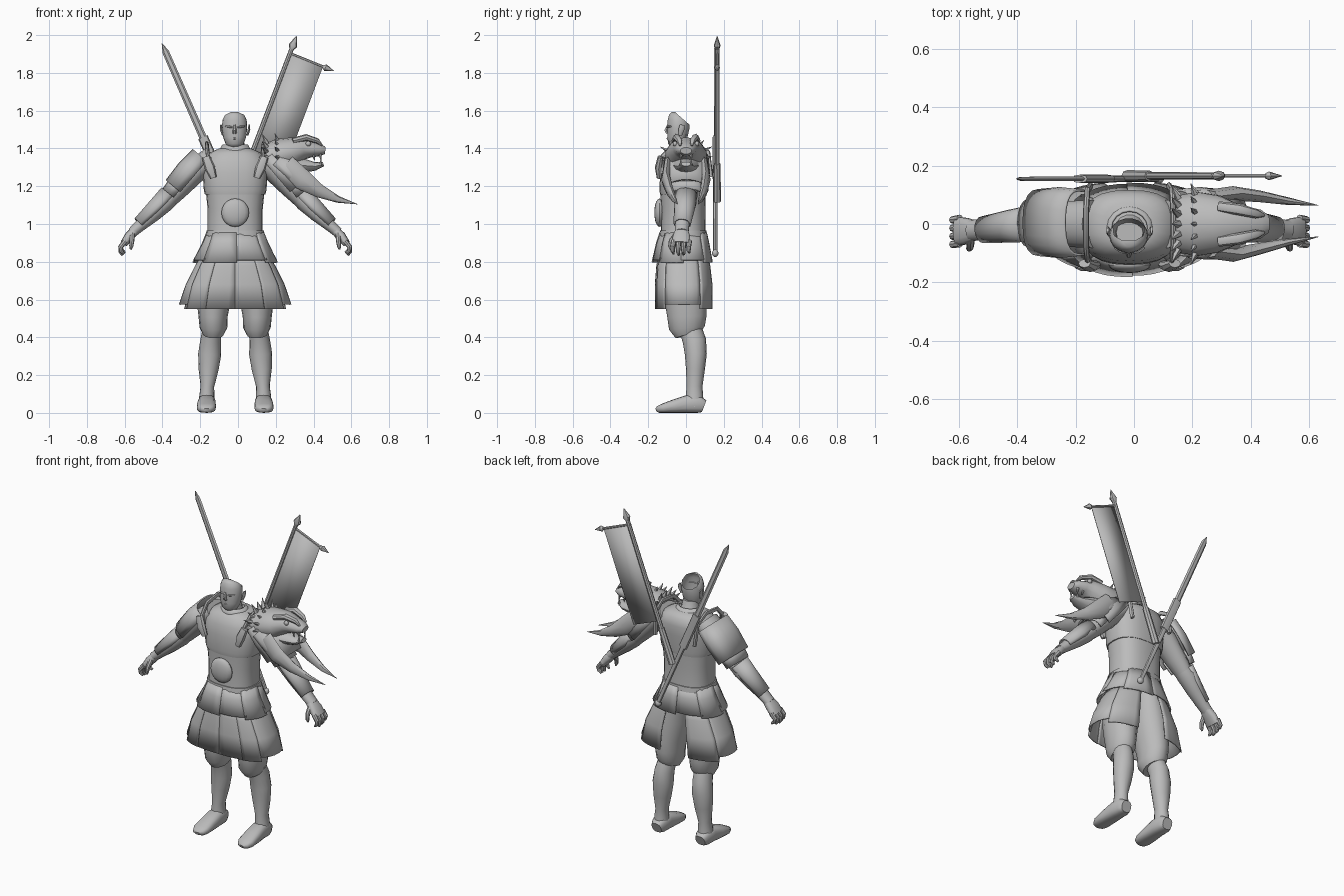
import bpy, bmesh, math
from mathutils import Vector, Matrix

CX = -0.015  # symmetry plane of the body
grey = bpy.data.materials.new("plain_grey")
grey.diffuse_color = (0.5, 0.5, 0.5, 1)


def finish(name, bm, angle=40, thick=0):
    bmesh.ops.recalc_face_normals(bm, faces=bm.faces)
    me = bpy.data.meshes.new(name)
    bm.to_mesh(me)
    bm.free()
    me.materials.append(grey)
    me.shade_smooth()
    me.set_sharp_from_angle(angle=math.radians(angle))
    ob = bpy.data.objects.new(name, me)
    bpy.context.collection.objects.link(ob)
    if thick:
        mod = ob.modifiers.new("thickness", 'SOLIDIFY')
        mod.thickness = thick
    return ob


def sweep(name, rows, n=14, arc=None, ref=(0, 1, 0), axis=None, p=1.0, thick=0.008,
          caps=True, angle=40):
    """Skin rows of (x, y, z, radius_u, radius_v); arc in degrees makes an open plate."""
    bm = bmesh.new()
    pts = [Vector(r[:3]) for r in rows]
    rings = []
    for i, r in enumerate(rows):
        t = Vector(axis) if axis else pts[min(i + 1, len(pts) - 1)] - pts[max(i - 1, 0)]
        t.normalize()
        v = Vector(ref) - t * t.dot(Vector(ref))
        v.normalize()
        u = v.cross(t)
        a0, a1 = arc or (0, 360)
        ring = []
        for k in range(n + 1 if arc else n):
            a = math.radians(a0 + (a1 - a0) * k / n)
            c, s = math.cos(a), math.sin(a)
            c, s = (math.copysign(abs(q) ** p, q) for q in (c, s))
            ring.append(bm.verts.new(pts[i] + u * r[3] * c + v * r[4] * s))
        rings.append(ring)
    for A, B in zip(rings, rings[1:]):
        m = len(A)
        for k in range(m - 1 if arc else m):
            bm.faces.new((A[k], A[(k + 1) % m], B[(k + 1) % m], B[k]))
    if caps and not arc:
        bm.faces.new(rings[0][::-1])
        bm.faces.new(rings[-1])
    return finish(name, bm, angle, thick if arc or not caps else 0)


def upright(name, rows, **kw):
    """Vertical shell from rows of (z, radius_x, radius_y, centre_y)."""
    return sweep(name, [(CX, r[3], r[0], r[1], r[2]) for r in rows], axis=(0, 0, 1), **kw)


def mirror(ob, name):
    bm = bmesh.new()
    bm.from_mesh(ob.data)
    bmesh.ops.transform(bm, verts=bm.verts,
                        matrix=Matrix.Translation((2 * CX, 0, 0)) @ Matrix.Scale(-1, 4, (1, 0, 0)))
    return finish(name, bm, thick=ob.modifiers[0].thickness if ob.modifiers else 0)


def pair(name, rows, **kw):
    mirror(sweep("right_" + name, rows, **kw), "left_" + name)


def ball(name, loc, size):
    bm = bmesh.new()
    bmesh.ops.create_uvsphere(bm, u_segments=16, v_segments=10, radius=1)
    bmesh.ops.transform(bm, verts=bm.verts,
                        matrix=Matrix.Translation(loc) @ Matrix.Diagonal((*size, 1)))
    return finish(name, bm)


# Head: a face shell cut off on a slant behind the ears
head = sweep("head", [(-.018, -.045, 1.405, .034, .034), (-.018, -.05, 1.425, .048, .046),
                      (-.018, -.045, 1.46, .061, .054), (-.018, -.04, 1.51, .067, .06),
                      (-.018, -.04, 1.55, .064, .058), (-.018, -.048, 1.578, .05, .042),
                      (-.018, -.058, 1.592, .02, .02)], n=18, axis=(0, 0, 1), angle=70)
bm = bmesh.new()
bm.from_mesh(head.data)
bmesh.ops.bisect_plane(bm, geom=bm.verts[:] + bm.edges[:] + bm.faces[:], plane_co=(0, -.055, 1.59),
                       plane_no=(0, .66, .75), clear_outer=True)
bm.to_mesh(head.data)
bm.free()
sweep("nose", [(-.018, -.095, 1.525, .006, .006), (-.018, -.105, 1.495, .01, .012),
               (-.018, -.097, 1.48, .012, .008)], n=6)
sweep("mouth", [(-.042, -.088, 1.452, .003, .004), (-.018, -.098, 1.453, .006, .005),
                (.006, -.088, 1.452, .003, .004)], n=6)
pair("brow", [(-.065, -.08, 1.517, .004, .006), (-.045, -.094, 1.515, .006, .006),
              (-.028, -.098, 1.511, .004, .005)], n=6)
pair("ear", [(-.08, -.03, 1.47, .005, .009), (-.088, -.025, 1.50, .007, .016),
             (-.09, -.02, 1.525, .004, .012)], n=8)
upright("neck", [(1.36, .07, .07, -.01), (1.40, .052, .052, -.02), (1.45, .046, .046, -.03)])
upright("collar", [(1.37, .095, .085, -.01), (1.42, .068, .064, -.015)], caps=False, n=16)

# Body armour
upright("chest_plate", [(1.155, .160, .122, -.015), (1.18, .166, .126, -.015), (1.27, .172, .125, -.012),
                        (1.33, .168, .122, -.005), (1.375, .14, .105, 0), (1.40, .085, .075, 0)],
        n=24, p=.8)
upright("belly_wrap", [(.92, .150, .122, -.015), (.96, .146, .118, -.015), (1.08, .146, .117, -.015),
                       (1.17, .155, .120, -.015)], n=24, p=.8)
upright("belt", [(.935, .156, .127, -.015), (.965, .152, .123, -.015)], n=24, p=.8)
ball("belly_disc", (CX, -.14, 1.06), (.073, .028, .075))

# Hip plates: overlapping flared panels
for i in range(8):
    a = i * 45 + 22.5
    e = .004 * (i % 2)
    upright("hip_plate_%d" % (i + 1), [(.955, .150 + e, .122 + e, -.015), (.90, .172 + e, .137 + e, -.018),
            (.81 - e * 3, .222 + e, .158 + e, -.02)], arc=(a - 24, a + 24), n=5, p=.85)

# Wide split skirt, one shell per leg, with pleated panels
for side, arcs in (("left", [(-90, -62), (-64, -35), (-37, 32), (30, 76)]),
                   ("right", [(270, 242), (244, 215), (217, 148), (150, 104)])):
    for i, arc in enumerate(arcs):
        e = .005 * (i % 2)
        upright("%s_skirt_panel_%d" % (side, i + 1),
                [(.86, .165 + e, .125 + e, -.015), (.78, .212 + e, .142 + e, -.015),
                 (.68, .262 + e, .152 + e, -.013), (.575 - .025 * (i != 2), .298 + e, .152 + e, -.012)],
                arc=arc, n=7, p=.8)

# Legs
pair("thigh", [(-.095, -.01, .88, .08, .10), (-.12, -.01, .70, .098, .115), (-.13, 0, .58, .088, .11),
               (-.132, .005, .51, .077, .104), (-.13, .005, .45, .073, .095),
               (-.132, .015, .415, .055, .072)], n=16)
pair("shin", [(-.138, .025, .44, .05, .06), (-.145, .045, .38, .055, .062), (-.15, .052, .31, .061, .058),
              (-.156, .05, .23, .053, .05), (-.162, .045, .14, .036, .042), (-.165, .045, .09, .04, .046),
              (-.165, .045, .03, .045, .048)], n=16)
pair("foot", [(-.165, .096, .035, .032, .033), (-.165, .07, .045, .045, .045), (-.165, .01, .048, .047, .048),
              (-.167, -.06, .036, .051, .036), (-.168, -.12, .025, .05, .025),
              (-.167, -.148, .018, .036, .018), (-.166, -.157, .014, .018, .01)],
     ref=(0, 0, 1), p=.75, n=16)

# Arms and hands
pair("upper_arm", [(-.14, 0, 1.35, .06, .085), (-.22, 0, 1.285, .062, .08), (-.30, 0, 1.20, .055, .068),
                   (-.36, 0, 1.135, .046, .055)])
pair("forearm", [(-.335, 0, 1.16, .045, .055), (-.385, 0, 1.115, .05, .056), (-.45, -.01, 1.055, .044, .048),
                 (-.52, -.02, .99, .031, .038), (-.56, -.022, .955, .027, .036)])
pair("bracer", [(-.365, 0, 1.155, .055, .062), (-.43, -.008, 1.085, .052, .056),
                (-.52, -.02, 1.0, .04, .046)], arc=(-110, 110), n=10)
pair("palm", [(-.545, -.022, .965, .024, .034), (-.575, -.024, .935, .026, .046),
              (-.605, -.026, .895, .02, .05)], p=.8)
for i in range(4):
    y = -.066 + .028 * i
    d = (.008, 0, .004, .014)[i]
    pair("finger_%d" % (i + 1), [(-.597, y, .91, .014, .014), (-.622, y - .004, .878, .013, .013),
                                 (-.622 + d / 2, y - .004, .853 + d / 2, .011, .011),
                                 (-.612 + d, y, .834 + d, .006, .006)], n=8)
pair("thumb", [(-.56, -.05, .945, .015, .016), (-.562, -.078, .91, .013, .014),
               (-.565, -.084, .882, .011, .011), (-.568, -.08, .865, .005, .005)], n=8)

# Shoulder guards
pair("shoulder_guard", [(-.185, .005, 1.35, .072, .115), (-.25, .005, 1.275, .08, .122),
                        (-.325, .005, 1.185, .075, .115)], arc=(-105, 105), n=12, p=.8)
pair("shoulder_guard_lower", [(-.30, .003, 1.215, .066, .095), (-.352, .003, 1.15, .06, .085)],
     arc=(-100, 100), n=10, p=.8)
for s in (-1, 1):  # shoulder straps with their clasps
    x = CX + s * .135
    sweep("strap_%d" % s, [(x, -.135, 1.27, .014, .01), (x + s * .01, -.12, 1.36, .014, .01),
          (x + s * .015, -.07, 1.41, .014, .01), (x + s * .015, .04, 1.425, .014, .01),
          (x + s * .01, .115, 1.38, .014, .01), (x, .13, 1.25, .014, .01)], n=8, ref=(1, 0, 0))
    sweep("clasp_%d" % s, [(x + s * .02, -.135, 1.355, .022, .015), (x, -.145, 1.30, .028, .02),
          (x - s * .02, -.14, 1.245, .018, .015)], n=8)

# Beast-head guard on the left shoulder
sweep("beast_upper_head", [(.15, 0, 1.355, .07, .10), (.22, 0, 1.365, .088, .112), (.29, 0, 1.38, .08, .10),
      (.345, 0, 1.40, .06, .075), (.39, 0, 1.395, .042, .06), (.435, 0, 1.392, .034, .05),
      (.462, 0, 1.388, .018, .03)], n=14, angle=35)
sweep("beast_lower_jaw", [(.27, 0, 1.30, .065, .09), (.34, 0, 1.31, .04, .065), (.41, 0, 1.305, .022, .045),
      (.452, 0, 1.318, .012, .025)], n=12)
sweep("beast_cheek", [(.20, 0, 1.33, .085, .12), (.28, 0, 1.26, .088, .122), (.345, 0, 1.19, .07, .105)],
      n=14, arc=(75, 285))
for s in (-1, 1):
    sweep("beast_brow_%d" % s, [(.29, s * .06, 1.44, .016, .018), (.36, s * .05, 1.458, .018, .02),
          (.42, s * .035, 1.44, .014, .016), (.445, s * .03, 1.415, .005, .006)], n=8)
    ball("beast_eye_%d" % s, (.372, s * .058, 1.425), (.014, .012, .014))
    sweep("beast_horn_%d" % s, [(.25, s * .095, 1.31, .06, .022), (.34, s * .105, 1.235, .055, .025),
          (.43, s * .09 + .005, 1.175, .036, .02), (.53, s * .07 + .008, 1.13, .018, .013),
          (.632, s * .054 + .01, 1.105, .001, .001)], n=8)
    for j, (x, z, dz) in enumerate([(.435, 1.37, -.04), (.40, 1.365, -.03), (.435, 1.31, .035)]):
        sweep("beast_tooth_%d_%d" % (s, j), [(x, s * .028, z, .009, .009),
              (x + .005, s * .028, z + dz, .001, .001)], n=6)
# Mane: two fans of spikes around the back of the beast head
for row, (x, r, h, num) in enumerate([(.15, .085, .05, 9), (.215, .085, .055, 9)]):
    for i in range(num):
        a = math.radians(-85 + 170 * i / (num - 1))
        y, z = math.sin(a), math.cos(a)
        q = r + h + .012 * (i % 2)
        sweep("mane_spike_%d_%d" % (row, i), [(x, y * r * 1.12, 1.345 + z * r, .014, .016),
              (x - .02, y * q, 1.345 + z * q * .95, .001, .001)], n=5, ref=(1, 0, 0))


# Gear on the back
def on_sword(z, y=.155):
    return (-.40 + (1.95 - z) * .437, y, z)


def on_pole(z, y=.165):
    return (.31 - (1.995 - z) * .38, y, z)


sweep("sword_blade", [(*on_sword(1.955), .002, .003), (*on_sword(1.91), .018, .008),
                      (*on_sword(1.42), .02, .009)], n=6, angle=20)
sweep("sword_casing", [(*on_sword(1.46), .027, .014), (*on_sword(1.24), .027, .014)], n=8, p=.7)
sweep("sword_grip", [(*on_sword(1.25), .016, .012), (*on_sword(.85), .013, .011)], n=8)
ball("sword_pommel", on_sword(.845), (.02, .017, .02))
sweep("banner_pole", [(*on_pole(1.95), .012, .012), (*on_pole(1.13), .014, .014)], n=8)
sweep("banner_pole_tip", [(*on_pole(1.925), .012, .012), (*on_pole(1.945), .024, .018),
                          (*on_pole(1.995), .001, .001)], n=8)
sweep("banner_foot", [(*on_pole(1.32), .018, .018), (*on_pole(1.12), .022, .02)], n=8)
sweep("banner_crossbar", [(.265, .165, 1.908, .007, .007), (.46, .165, 1.829, .007, .007)], n=6)
sweep("crossbar_tip", [(.45, .165, 1.833, .008, .008), (.463, .165, 1.828, .018, .015),
                       (.508, .165, 1.81, .001, .001)], n=8)
bm = bmesh.new()
bm.faces.new([bm.verts.new(c) for c in ((.275, .165, 1.903), (.45, .165, 1.833),
                                        (.245, .165, 1.29), (.07, .165, 1.36))])
finish("banner_cloth", bm, thick=.004)
